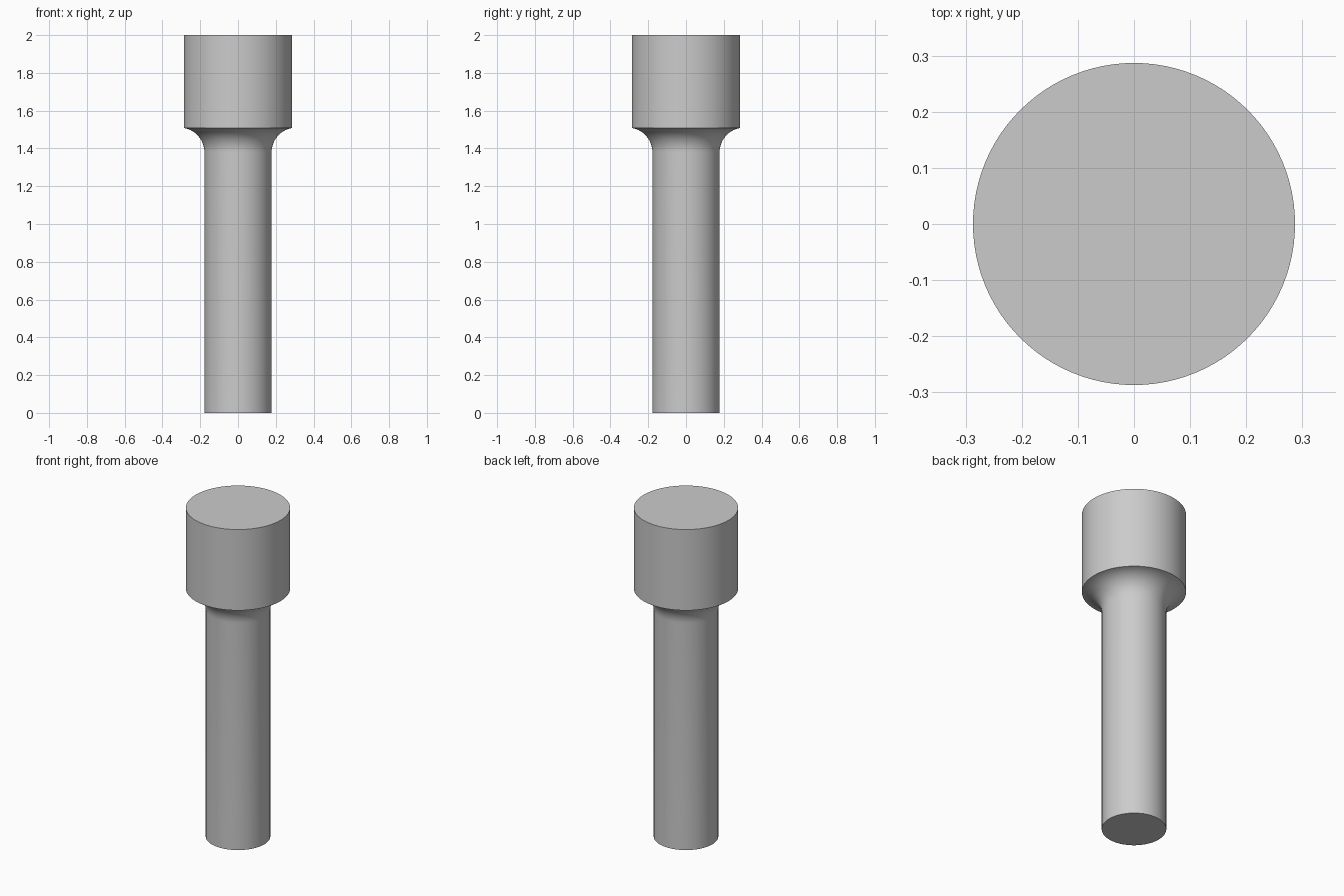
import bpy, bmesh, math

if "Cube" in bpy.data.objects:
    bpy.data.objects.remove(bpy.data.objects["Cube"], do_unlink=True)

SEGMENTS = 96
SHAFT_R, HEAD_R = 0.178, 0.287
FILLET_R, FILLET_Z = 0.13, 1.38

# Plain grey metal
metal = bpy.data.materials.new("grey metal")
metal.use_nodes = True
colour = (0.6, 0.6, 0.6, 1)
metal.diffuse_color = colour
metal.node_tree.nodes["Principled BSDF"].inputs["Base Color"].default_value = colour

# Half profile: straight shaft, concave fillet, wider head
centre_r = SHAFT_R + FILLET_R
sweep = math.acos((centre_r - HEAD_R) / FILLET_R)
steps = 14
profile = [(0, 0), (SHAFT_R, 0)]
for i in range(steps + 1):
    a = sweep * i / steps
    profile.append((centre_r - FILLET_R * math.cos(a), FILLET_Z + FILLET_R * math.sin(a)))
profile += [(HEAD_R, 2), (0, 2)]

# Spin the profile into one closed solid
bm = bmesh.new()
verts = [bm.verts.new((r, 0, z)) for r, z in profile]
edges = [bm.edges.new(pair) for pair in zip(verts, verts[1:])]
bmesh.ops.spin(bm, geom=verts + edges, cent=(0, 0, 0), axis=(0, 0, 1),
               angle=math.tau, steps=SEGMENTS, use_merge=True)
bmesh.ops.remove_doubles(bm, verts=bm.verts, dist=0.0001)
bmesh.ops.recalc_face_normals(bm, faces=bm.faces)
mesh = bpy.data.meshes.new("headed_pin")
bm.to_mesh(mesh)
bm.free()
mesh.materials.append(metal)

pin = bpy.data.objects.new("headed_pin", mesh)
bpy.context.collection.objects.link(pin)
bpy.ops.object.select_all(action='DESELECT')
pin.select_set(True)
bpy.context.view_layer.objects.active = pin
bpy.ops.object.shade_smooth_by_angle(angle=math.radians(30))
